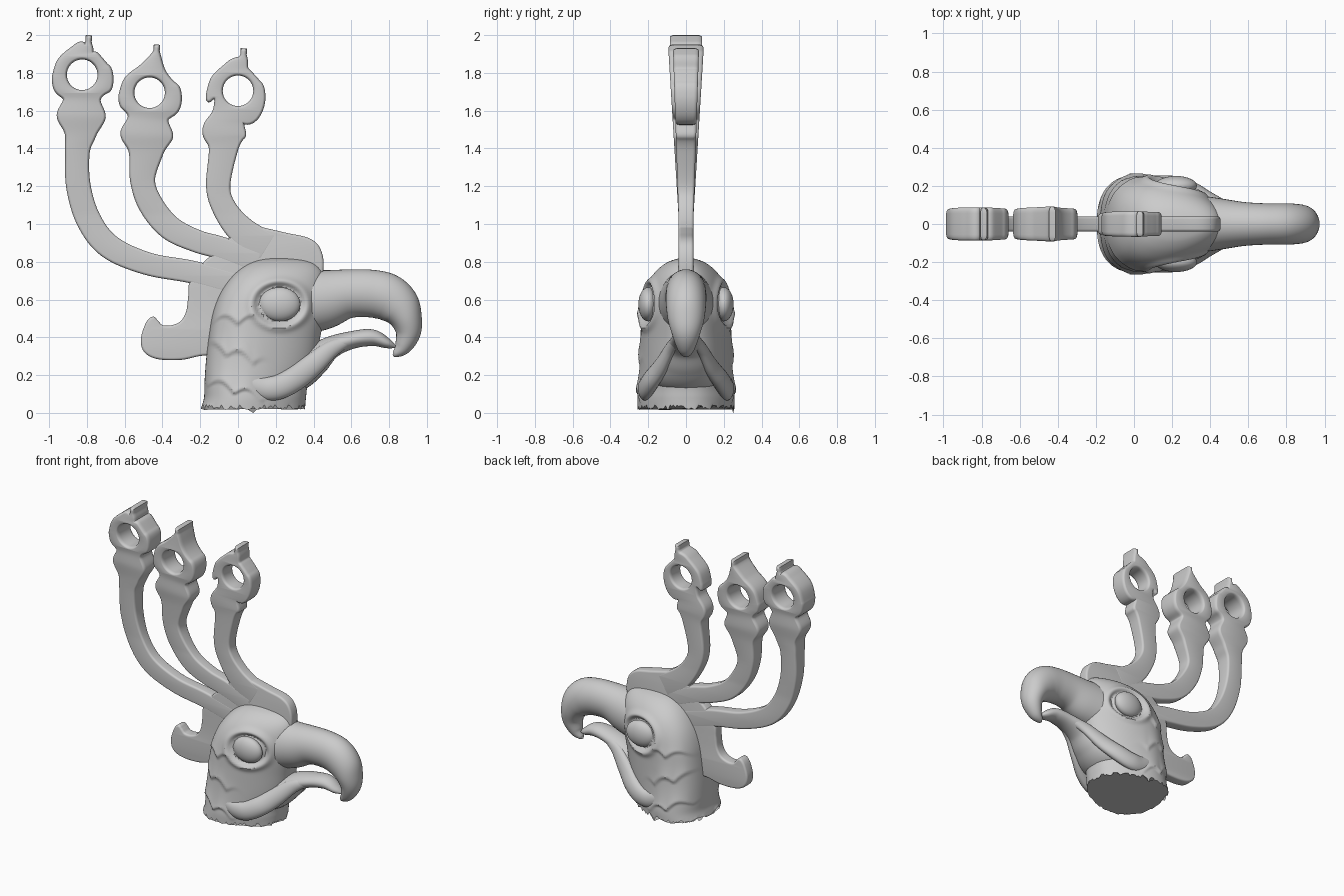
import bpy, bmesh, math, random
from mathutils import Vector

if "Cube" in bpy.data.objects:
    bpy.data.objects.remove(bpy.data.objects["Cube"])

random.seed(4)


def spline(pts, n=8, closed=False):
    """Catmull-Rom samples through points of any dimension."""
    m, out = len(pts), []
    get = (lambda i: pts[i % m]) if closed else (lambda i: pts[max(0, min(m - 1, i))])
    for i in range(m if closed else m - 1):
        for k in range(n):
            t = k / n
            out.append(tuple(0.5 * (2 * b + (c - a) * t + (2 * a - 5 * b + 4 * c - d) * t * t
                                    + (3 * b - a - 3 * c + d) * t ** 3)
                             for a, b, c, d in zip(get(i - 1), get(i), get(i + 1), get(i + 2))))
    return out if closed else out + [tuple(pts[-1])]


def finish(name, mesh, angle=40):
    ob = bpy.data.objects.new(name, mesh)
    bpy.context.collection.objects.link(ob)
    bpy.ops.object.select_all(action='DESELECT')
    ob.select_set(True)
    bpy.context.view_layer.objects.active = ob
    bpy.ops.object.shade_smooth_by_angle(angle=math.radians(angle))
    return ob


def skin(name, rings, angle=40):
    """Bridge equal rings of points and cap both ends."""
    bm = bmesh.new()
    vs = [[bm.verts.new(p) for p in r] for r in rings]
    n = len(vs[0])
    for a, b in zip(vs, vs[1:]):
        for i in range(n):
            bm.faces.new((a[i], a[(i + 1) % n], b[(i + 1) % n], b[i]))
    bm.faces.new(vs[0][::-1])
    bm.faces.new(vs[-1])
    bmesh.ops.recalc_face_normals(bm, faces=bm.faces)
    me = bpy.data.meshes.new(name)
    bm.to_mesh(me)
    bm.free()
    return finish(name, me, angle)


def loft(name, pts, sides=40):
    """Sweep an ellipse along points (x, y, z, half height, half width)."""
    s, rings = spline(pts), []
    for i, (x, y, z, h, w) in enumerate(s):
        p, q = s[max(0, i - 1)], s[min(len(s) - 1, i + 1)]
        t = Vector((q[0] - p[0], q[2] - p[2])).normalized()
        ring = []
        for k in range(sides):
            a = 2 * math.pi * k / sides
            u = h * math.sin(a)
            ring.append((x - t.y * u, y + w * math.cos(a), z + t.x * u))
        rings.append(ring)
    return skin(name, rings)


def plate(name, outlines, top=0.04):
    """Flat bevelled plate in the xz plane, thickening towards the top."""
    cu = bpy.data.curves.new(name, 'CURVE')
    cu.dimensions, cu.fill_mode = '2D', 'BOTH'
    cu.extrude, cu.bevel_depth, cu.bevel_resolution = 0.026, 0.014, 3
    for pts in outlines:
        sp = cu.splines.new('POLY')
        sp.points.add(len(pts) - 1)
        for v, p in zip(sp.points, pts):
            v.co = (p[0], p[1], 0, 1)
        sp.use_cyclic_u = True
    tmp = bpy.data.objects.new(name + "_helper", cu)
    bpy.context.collection.objects.link(tmp)
    me = bpy.data.meshes.new_from_object(tmp.evaluated_get(bpy.context.evaluated_depsgraph_get()))
    bpy.data.objects.remove(tmp)
    bm = bmesh.new()
    bm.from_mesh(me)
    bmesh.ops.remove_doubles(bm, verts=bm.verts, dist=0.0003)
    for v in bm.verts:
        x, z, y = v.co
        f = max(0, min(1, (z - 1.05) / 0.85))
        v.co = (x, -y * (1 + (top / 0.04 - 1) * f), z)
    bmesh.ops.recalc_face_normals(bm, faces=bm.faces)
    bm.to_mesh(me)
    bm.free()
    return finish(name, me, 35)


def plume(name, pts, hole, top):
    """Stem and pierced finial from a centre line with half widths."""
    s, left, right = spline(pts), [], []
    for i, (x, z, w) in enumerate(s):
        p, q = s[max(0, i - 1)], s[min(len(s) - 1, i + 1)]
        t = Vector((q[0] - p[0], q[1] - p[1])).normalized()
        w = max(0.003, w - 0.014)
        left.append((x - t.y * w, z + t.x * w))
        right.append((x + t.y * w, z - t.x * w))
    ring = [(hole[0] + 0.095 * math.cos(a * math.pi / 20), hole[1] + 0.095 * math.sin(a * math.pi / 20))
            for a in range(40)]
    plate(name, [right + left[::-1], ring], top)


def finial(bx, bz, bw, cx, cz, cw, tx, tz):
    """Bulge, pinch, ring and flame tip at the end of a plume."""
    return [(bx - .005, bz - .09, bw * .66), (bx, bz, bw), (bx * .6 + cx * .4, bz * .56 + cz * .44, bw * .77),
            (cx - .005, cz - .06, cw * .93), (cx, cz, cw), (cx, cz + .07, cw * .86),
            (cx + .012, cz + .14, cw * .45), (tx - .005, tz - .06, .028), (tx, tz - .014, .01)]


# Crest plumes
plume("rear_plume", [(0, .68, .06), (-.24, .745, .06), (-.48, .79, .06), (-.68, .88, .065), (-.79, 1.02, .066),
                     (-.845, 1.2, .065), (-.85, 1.38, .065)]
      + finial(-.83, 1.57, .13, -.822, 1.775, .163, -.79, 2.0), (-.825, 1.79), .086)
plume("middle_plume", [(.1, .8, .06), (-.08, .87, .06), (-.22, .91, .06), (-.36, .98, .065), (-.46, 1.1, .066),
                       (-.505, 1.23, .066)]
      + finial(-.483, 1.47, .14, -.465, 1.675, .168, -.43, 1.95), (-.468, 1.695), .092)
plume("front_plume", [(.15, .88, .08), (.02, .965, .075), (-.07, 1.08, .064), (-.105, 1.2, .064)]
      + finial(-.073, 1.485, .117, -.012, 1.685, .157, .03, 1.93), (-.0, 1.705), .068)

# Crest base with the curl at the nape
base = [(-.03, .925), (.03, .99), (.1, .975), (.25, .94), (.37, .912), (.425, .86), (.438, .76), (.4, .6), (.2, .4),
        (0, .32), (-.18, .318), (-.3, .295), (-.42, .298), (-.485, .33), (-.5, .39), (-.478, .465), (-.453, .495),
        (-.435, .48), (-.405, .452), (-.35, .45), (-.295, .475), (-.262, .53), (-.25, .61), (-.24, .7),
        (-.17, .79), (-.1, .85)]
plate("crest_base", [spline(base, 6, True)]).scale.y = 0.98

# Head and neck: egg-shaped sections (z, back x, front x, half width)
sections = [(0.03, -.195, .355, .25), (.08, -.18, .36, .25), (.15, -.178, .37, .243), (.27, -.17, .41, .235),
            (.4, -.155, .435, .232), (.52, -.135, .46, .23), (.62, -.1, .468, .218), (.7, -.05, .462, .19),
            (.76, .01, .44, .145), (.8, .08, .39, .09), (.82, .16, .3, .03), (.824, .21, .25, .006)]


def relief(x, z):
    """Feather rows behind the cheek, plus the eye rim."""
    out = 0
    fade = 1 / (1 + math.exp((x - .1) / .025))
    for row, phase in ((.47, 0), (.3, .06), (.11, .02)):
        edge = row - .3 * (x + .05) * (row < .4) + .045 * abs(math.sin((x + phase) * math.pi / .14))
        if z > edge - .012:
            ramp = min(1, (z - edge + .012) / .018)
            out += .016 * ramp * math.exp(-max(0, z - edge) / .07) * fade
    d = math.hypot((x - .22) / .11, (z - .575) / .092)
    return out + .014 * math.exp(-((d - 1.38) / .2) ** 2) - .018 * math.exp(-((d - 1) / .17) ** 2)


rings, N = [], 144
jag = [random.uniform(-.014, .014) for _ in range(N)]
jag[36] = -.03
for j, (z, x0, x1, hy) in enumerate(spline(sections, 10)):
    ring = []
    for k in range(N):
        a = 2 * math.pi * k / N
        u, s = math.cos(a), math.sin(a)
        x = (x0 + x1) / 2 + u * (x1 - x0) / 2
        y = hy * abs(s) ** .8 * (1 - .22 * u)
        y += relief(x, z) * min(1, 2 * abs(s)) if z < .78 else 0
        zz = z + jag[k] * max(0, 1 - j / 6)
        ring.append((x, math.copysign(y, s), zz))
    rings.append(ring)
skin("head_and_neck", rings)

# Hooked upper beak
loft("upper_beak", [(.28, 0, .57, .17, .16), (.45, 0, .6, .158, .135), (.58, 0, .63, .13, .115),
                    (.7, 0, .632, .126, .108), (.79, 0, .612, .125, .108), (.855, 0, .56, .112, .105),
                    (.892, 0, .49, .084, .095), (.9, 0, .42, .066, .075), (.873, 0, .35, .045, .05),
                    (.835, 0, .312, .02, .025), (.82, 0, .305, .004, .005)])

# Lower beak and throat
loft("lower_beak", [(.15, 0, .17, .1, .2), (.3, 0, .21, .1, .18), (.4, 0, .275, .085, .14), (.49, 0, .345, .06, .105),
                    (.6, 0, .385, .047, .08), (.71, 0, .398, .044, .065), (.79, 0, .368, .027, .045),
                    (.835, 0, .348, .006, .008)])

# Mirrored cheek folds and eyes
for side, label in ((-1, "front"), (1, "back")):
    loft(label + "_cheek_fold", [(x, side * y, z, h, w) for x, y, z, h, w in (
        (.03, .2, .28, .004, .01), (.025, .205, .235, .025, .03), (.06, .21, .165, .05, .04),
        (.13, .212, .132, .062, .042), (.21, .21, .135, .065, .042), (.3, .18, .18, .065, .045),
        (.39, .13, .25, .06, .04), (.49, .085, .335, .045, .03), (.58, .05, .38, .03, .03))], 24)
    bpy.ops.mesh.primitive_uv_sphere_add(segments=40, ring_count=24, location=(.22, side * .2, .575))
    eye = bpy.context.object
    eye.name = label + "_eye"
    eye.scale = (.11, .052, .09)
    bpy.ops.object.shade_smooth()
